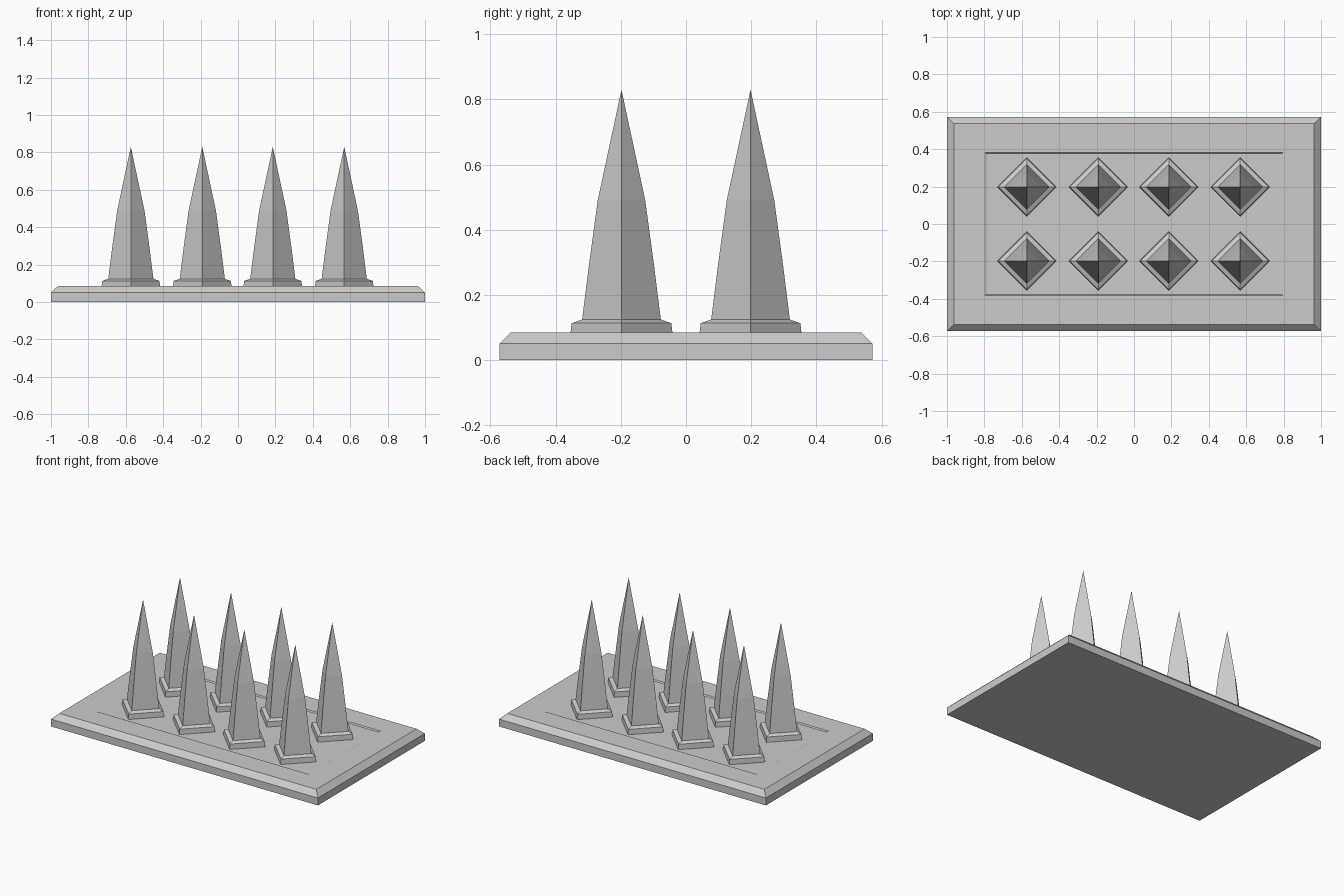
import bpy, bmesh, math

cube = bpy.data.objects.get("Cube")
if cube:
    bpy.data.objects.remove(cube, do_unlink=True)

# Single grey material
grey = bpy.data.materials.new("plain grey")
grey.use_nodes = True
colour = (0.6, 0.6, 0.6, 1)
grey.diffuse_color = colour
grey.node_tree.nodes["Principled BSDF"].inputs["Base Color"].default_value = colour


def loft(name, rings, location=(0, 0, 0), tip=None):
    """Stack four-sided rings of corner points, ending in a cap or a tip."""
    bm = bmesh.new()
    loops = [[bm.verts.new(p) for p in ring] for ring in rings]
    bm.faces.new(loops[0][::-1])
    for low, high in zip(loops, loops[1:]):
        for i in range(4):
            j = (i + 1) % 4
            bm.faces.new((low[i], low[j], high[j], high[i]))
    top = loops[-1]
    if tip is None:
        bm.faces.new(top)
    else:
        apex = bm.verts.new((0, 0, tip))
        for i in range(4):
            bm.faces.new((top[i], top[(i + 1) % 4], apex))
    mesh = bpy.data.meshes.new(name)
    bm.to_mesh(mesh)
    bm.free()
    mesh.materials.append(grey)
    obj = bpy.data.objects.new(name, mesh)
    obj.location = location
    bpy.context.collection.objects.link(obj)
    return obj


def rectangle(x, y, z):
    return [(-x, -y, z), (x, -y, z), (x, y, z), (-x, y, z)]


def diamond(r, z):
    return [(r * math.cos(i * math.pi / 2), r * math.sin(i * math.pi / 2), z) for i in range(4)]


# Base slab with bevelled top edge and a shallow sunken panel
DECK, FLOOR = 0.085, 0.078
loft("base_plate", [
    rectangle(1.0, 0.573, 0), rectangle(1.0, 0.573, 0.05),
    rectangle(0.963, 0.537, DECK), rectangle(0.802, 0.383, DECK),
    rectangle(0.786, 0.376, FLOOR),
])

# Two rows of four spikes, each on a bevelled diamond collar
for row, y in (("front", -0.198), ("back", 0.198)):
    for n, x in enumerate((-0.573, -0.191, 0.186, 0.568), 1):
        spot = (x, y, 0)
        loft(f"{row}_collar_{n}", [
            diamond(0.157, FLOOR), diamond(0.153, 0.113), diamond(0.122, 0.124),
        ], spot)
        loft(f"{row}_spike_{n}", [
            diamond(0.121, 0.122), diamond(0.1, 0.29), diamond(0.073, 0.49),
        ], spot, tip=0.83)
